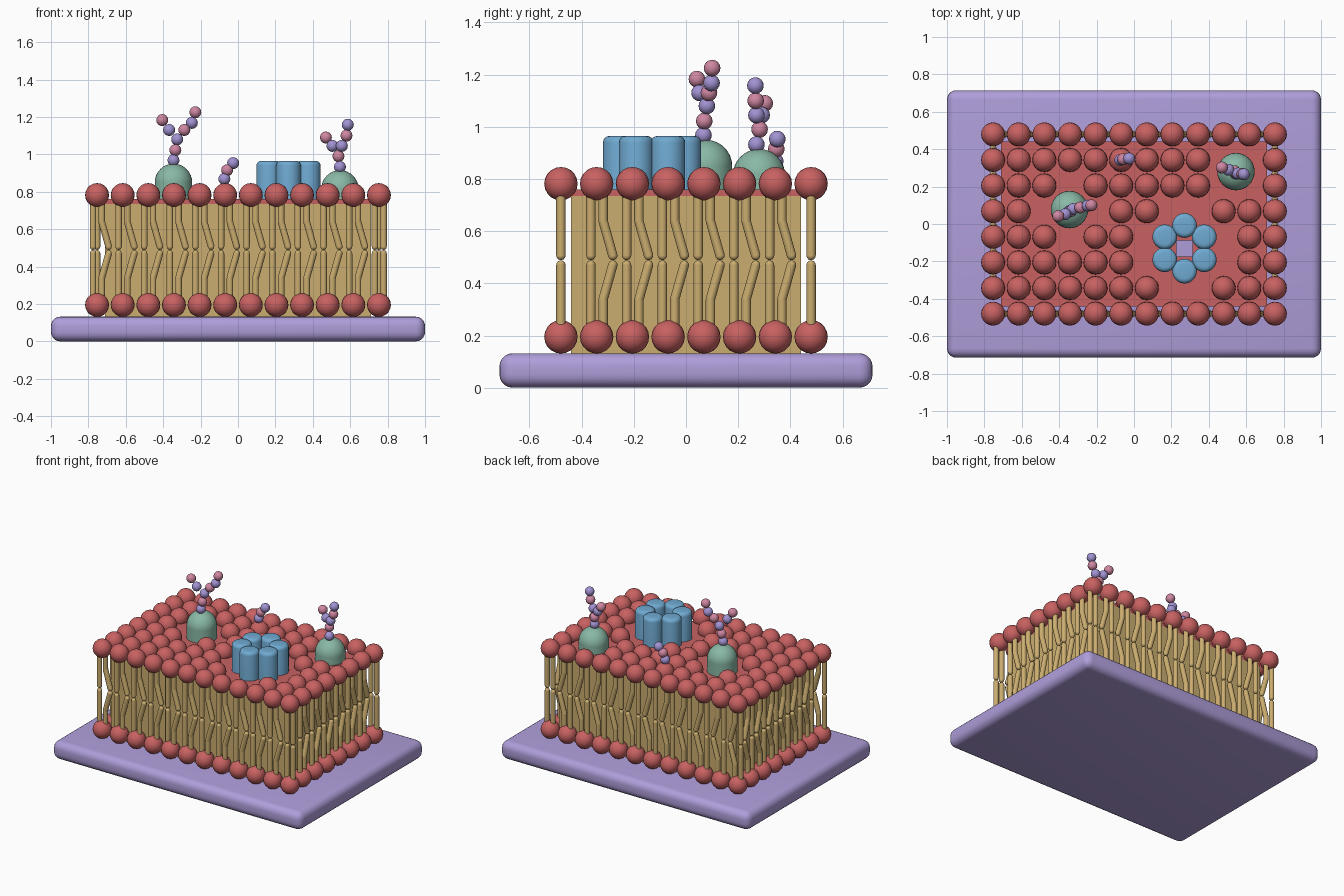
import bpy, bmesh, math
from mathutils import Vector, Matrix

if "Cube" in bpy.data.objects:
    bpy.data.objects.remove(bpy.data.objects["Cube"])


def material(name, rgb):
    m = bpy.data.materials.new(name)
    m.use_nodes = True
    m.diffuse_color = (*rgb, 1)
    bsdf = next(n for n in m.node_tree.nodes if n.type == 'BSDF_PRINCIPLED')
    bsdf.inputs["Base Color"].default_value = (*rgb, 1)
    return m


RED = material("head red", (0.58, 0.12, 0.12))
LAVENDER = material("base lavender", (0.43, 0.34, 0.70))
TAN = material("tail tan", (0.60, 0.42, 0.16))
BLUE = material("channel blue", (0.16, 0.40, 0.64))
GREEN = material("dome green", (0.25, 0.48, 0.38))
PINK = material("sugar pink", (0.62, 0.24, 0.36))
VIOLET = material("sugar violet", (0.36, 0.29, 0.65))


def finish(name, bm, mats, smooth=True):
    mesh = bpy.data.meshes.new(name)
    for f in bm.faces:
        f.smooth = smooth
    bm.to_mesh(mesh)
    bm.free()
    for m in mats:
        mesh.materials.append(m)
    ob = bpy.data.objects.new(name, mesh)
    bpy.context.collection.objects.link(ob)
    return ob


def ball(bm, pos, r, seg=20, mat=0):
    res = bmesh.ops.create_uvsphere(bm, u_segments=seg, v_segments=seg // 2, radius=r,
                                    matrix=Matrix.Translation(pos))
    for f in {f for v in res["verts"] for f in v.link_faces}:
        f.material_index = mat


def tube(bm, points, r, seg=10):
    """Round-ended rod through the points."""
    pts = [Vector(p) for p in points]
    for a, b in zip(pts, pts[1:]):
        turn = (b - a).to_track_quat('Z', 'Y').to_matrix().to_4x4()
        bmesh.ops.create_cone(bm, cap_ends=False, segments=seg, radius1=r, radius2=r,
                              depth=(b - a).length,
                              matrix=Matrix.Translation((a + b) / 2) @ turn)
    for p in pts:
        ball(bm, p, r, seg)


def box(name, size, centre, mat):
    bm = bmesh.new()
    bmesh.ops.create_cube(bm, size=1, matrix=Matrix.Translation(centre) @ Matrix.Diagonal((*size, 1)))
    return finish(name, bm, [mat], False)


def apply(ob, kind, **settings):
    mod = ob.modifiers.new(kind.lower(), kind)
    for key, value in settings.items():
        setattr(mod, key, value)
    bpy.ops.object.select_all(action='DESELECT')
    bpy.context.view_layer.objects.active = ob
    ob.select_set(True)
    bpy.ops.object.modifier_apply(modifier=mod.name)


def soften(ob):
    bpy.ops.object.select_all(action='DESELECT')
    bpy.context.view_layer.objects.active = ob
    ob.select_set(True)
    bpy.ops.object.shade_smooth_by_angle(angle=math.radians(35))


# Layout shared by the parts
COLS, ROWS, STEP = 12, 8, 0.137
TOP, BOTTOM = 0.782, 0.195
MID = (TOP + BOTTOM) / 2
HEAD_R, TAIL_R = 0.064, 0.018
CHANNEL = (0.27, -0.13)
# x, y, centre height of the rounded top
DOMES = [(-0.345, 0.077, 0.85), (0.545, 0.28, 0.815)]


def spot(i, j):
    return (i - (COLS - 1) / 2) * STEP, (j - (ROWS - 1) / 2) * STEP


def is_rim(i, j):
    return i in (0, COLS - 1) or j in (0, ROWS - 1)


def is_free(x, y):
    clear = math.dist((x, y), CHANNEL) > 0.25
    return clear and all(math.dist((x, y), d[:2]) > 0.165 for d in DOMES)


# Base plate
base = box("base_plate", (2, 1.43, 0.132), (0, 0, 0.066), LAVENDER)
apply(base, 'BEVEL', width=0.05, segments=5)
soften(base)

# Filled interior and top sheet, pierced by the channel hole
core = box("tail_core", (1.42, 0.88, 0.61), (0, 0, 0.43), TAN)
sheet = box("head_sheet", (1.42, 0.88, 0.025), (0, 0, 0.7475), RED)
cutter = box("hole_cutter", (0.086, 0.086, 1), (*CHANNEL, 0.632), TAN)
cutter.hide_render = True
for part in (core, sheet):
    apply(part, 'BOOLEAN', object=cutter, operation='DIFFERENCE', solver='EXACT')
bpy.data.objects.remove(cutter)

# Round heads
upper, lower = bmesh.new(), bmesh.new()
for i in range(COLS):
    for j in range(ROWS):
        x, y = spot(i, j)
        if is_free(x, y):
            ball(upper, (x, y, TOP), HEAD_R)
        if is_rim(i, j):
            ball(lower, (x, y, BOTTOM), HEAD_R)
finish("upper_heads", upper, [RED])
finish("lower_heads", lower, [RED])

# Tail pairs round the rim: one straight, one kinked along the wall
tails = bmesh.new()
for i in range(COLS):
    for j in range(ROWS):
        if not is_rim(i, j):
            continue
        x, y = spot(i, j)
        along = Vector((1, 0, 0)) if j in (0, ROWS - 1) else Vector((0, 1, 0))
        kink = 0.025 if i == COLS - 1 and j in (0, ROWS - 1) else 0.062
        for head, side in ((TOP, 1), (BOTTOM, -1)):
            def at(offset, z):
                return Vector((x, y, z)) + along * offset
            end = MID + side * TAIL_R
            tube(tails, [at(-0.022, head), at(-0.022, end)], TAIL_R)
            tube(tails, [at(0.025, head), at(0.025, MID + side * 0.15), at(kink, end)], TAIL_R)
finish("tails", tails, [TAN])

# Channel: ring of six rounded columns
for k in range(6):
    a = math.radians(30 + 60 * k)
    bm = bmesh.new()
    pos = (CHANNEL[0] + 0.122 * math.cos(a), CHANNEL[1] + 0.122 * math.sin(a), 0.55)
    bmesh.ops.create_cone(bm, cap_ends=True, segments=28, radius1=0.066, radius2=0.066,
                          depth=0.83, matrix=Matrix.Translation(pos))
    column = finish(f"channel_column_{k + 1}", bm, [BLUE])
    apply(column, 'BEVEL', width=0.025, segments=4, limit_method='ANGLE')
    soften(column)

# Domes
for n, (x, y, z) in enumerate(DOMES):
    bm = bmesh.new()
    tube(bm, [(x, y, 0.66), (x, y, z)], 0.1, 32)
    finish(f"dome_{n + 1}", bm, [GREEN])

# Sugar chains: beads alternate violet and pink from the first bead up
CHAINS = {
    "large_chain_stem": (0, [(-.345, .067, .968), (-.335, .07, 1.022), (-.325, .08, 1.08),
                             (-.287, .088, 1.13), (-.247, .098, 1.168), (-.228, .1, 1.225)]),
    "large_chain_branch": (0, [(-.368, .052, 1.13), (-.405, .042, 1.183)]),
    "small_chain_stem": (0, [(.545, .27, .932), (.537, .282, .99), (.555, .27, 1.045),
                             (.58, .267, 1.1), (.587, .266, 1.158)]),
    "small_chain_branch": (0, [(.505, .29, 1.045), (.47, .302, 1.09)]),
    "loose_chain": (0, [(-.073, .342, .868), (-.058, .346, .915), (-.026, .35, .953)]),
}
for name, (first, beads) in CHAINS.items():
    bm = bmesh.new()
    for n, pos in enumerate(beads):
        ball(bm, pos, 0.032, 16, (first + n) % 2)
    finish(name, bm, [VIOLET, PINK])
